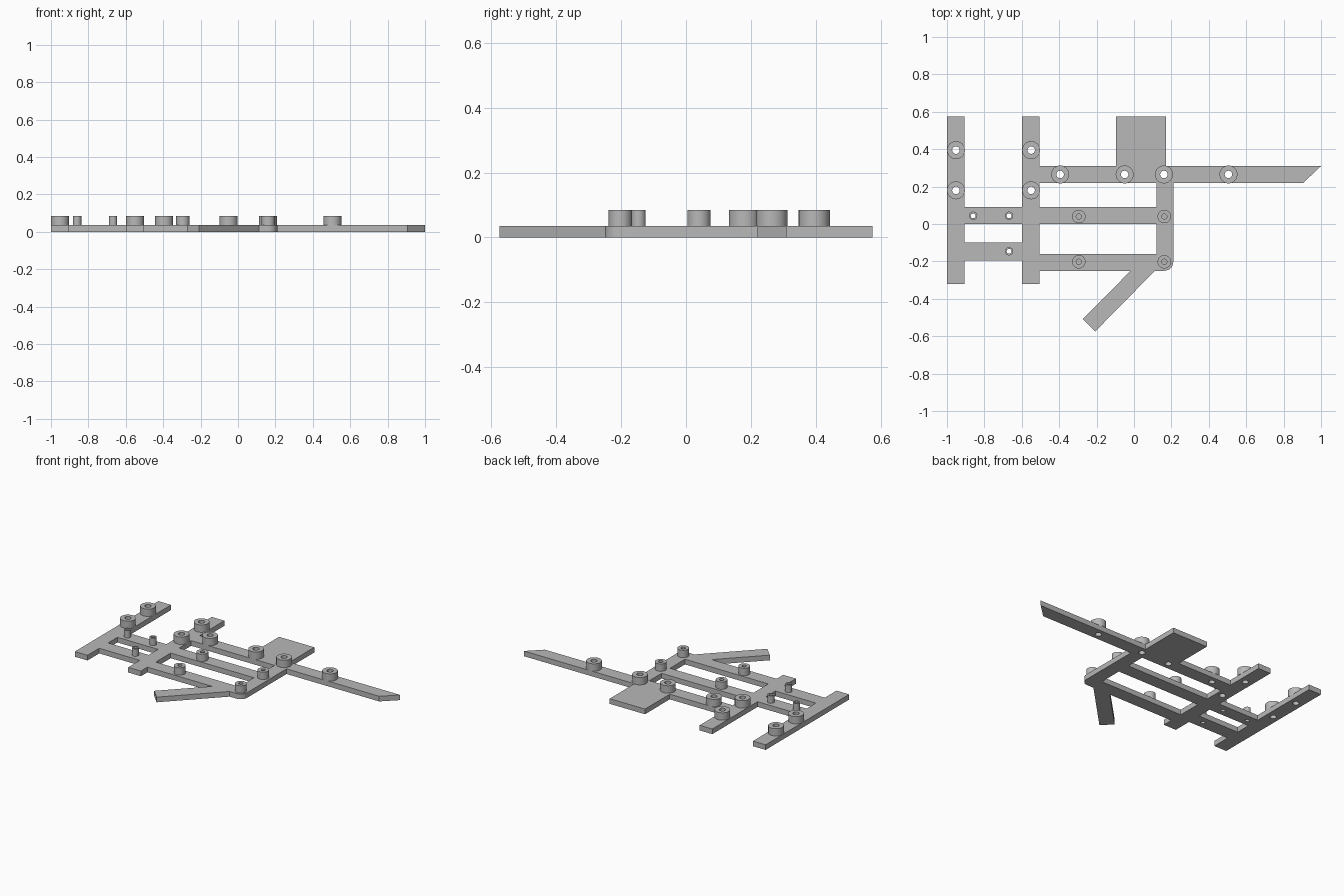
import bpy, bmesh, math

cube = bpy.data.objects.get("Cube")
if cube:
    bpy.data.objects.remove(cube, do_unlink=True)

THICK, TOP = 0.035, 0.085
SEGMENTS = 32

grey = bpy.data.materials.new("plain_grey")
grey.use_nodes = True
colour = (0.48, 0.48, 0.48, 1)
grey.diffuse_color = colour
grey.node_tree.nodes["Principled BSDF"].inputs["Base Color"].default_value = colour


def arc(centre, radius, start=0.0, end=2 * math.pi, steps=SEGMENTS):
    """Points along an arc, leaving out the end point."""
    angles = [start + (end - start) * i / steps for i in range(steps)]
    return [(centre[0] + radius * math.cos(a), centre[1] + radius * math.sin(a)) for a in angles]


def rectangle(left, right, low, high):
    return [(left, low), (right, low), (right, high), (left, high)]


def finish(name, mesh):
    mesh.materials.clear()
    mesh.materials.append(grey)
    obj = bpy.data.objects.new(name, mesh)
    bpy.context.collection.objects.link(obj)
    bpy.ops.object.select_all(action='DESELECT')
    obj.select_set(True)
    bpy.context.view_layer.objects.active = obj
    bpy.ops.object.shade_smooth_by_angle(angle=math.radians(30))
    return obj


def plate(name, loops):
    """Flat plate from an outer outline and the openings inside it."""
    curve = bpy.data.curves.new(name + "_outline", 'CURVE')
    curve.dimensions = '2D'
    curve.fill_mode = 'BOTH'
    curve.extrude = THICK / 2
    for loop in loops:
        spline = curve.splines.new('POLY')
        spline.points.add(len(loop) - 1)
        for point, (x, y) in zip(spline.points, loop):
            point.co = (x, y, 0, 1)
        spline.use_cyclic_u = True
    helper = bpy.data.objects.new(name + "_outline", curve)
    bpy.context.collection.objects.link(helper)
    graph = bpy.context.evaluated_depsgraph_get()
    mesh = bpy.data.meshes.new_from_object(helper.evaluated_get(graph))
    bpy.data.objects.remove(helper, do_unlink=True)
    bm = bmesh.new()
    bm.from_mesh(mesh)
    bmesh.ops.remove_doubles(bm, verts=bm.verts, dist=1e-5)
    bmesh.ops.translate(bm, verts=bm.verts, vec=(0, 0, THICK / 2))
    bmesh.ops.recalc_face_normals(bm, faces=bm.faces)
    bm.to_mesh(mesh)
    bm.free()
    return finish(name, mesh)


def tube(name, centre, radius, bore):
    """Upright open tube standing on the plate."""
    bm = bmesh.new()
    rings = []
    for r, z in ((radius, THICK), (radius, TOP), (bore, TOP), (bore, THICK)):
        rings.append([bm.verts.new((x, y, z)) for x, y in arc(centre, r)])
    for low, high in zip(rings, rings[1:]):
        for i in range(SEGMENTS):
            j = (i + 1) % SEGMENTS
            bm.faces.new((low[i], low[j], high[j], high[i]))
    mesh = bpy.data.meshes.new(name)
    bm.to_mesh(mesh)
    bm.free()
    return finish(name, mesh)


# Edges shared by several bars
rail_a, rail_b = (-1.0, -0.905), (-0.6, -0.505)
back, foot = 0.575, -0.32
arm, middle, lower, link = (0.22, 0.31), (0.0, 0.09), (-0.25, -0.16), (-0.195, -0.1)
post, block = (0.12, 0.21), (-0.095, 0.17)
corner = (0.162, -0.202)

# Outer outline, clockwise from the back of the left rail
outline = [
    (rail_a[0], back), (rail_a[1], back), (rail_a[1], middle[1]),
    (rail_b[0], middle[1]), (rail_b[0], back), (rail_b[1], back), (rail_b[1], arm[1]),
    (block[0], arm[1]), (block[0], back), (block[1], back), (block[1], arm[1]),
    (1.0, arm[1]), (0.905, arm[0]), (post[1], arm[0]),
]
outline += arc(corner, 0.048, 0, -math.pi / 2, 8)
outline += [
    (corner[0], lower[0]), (0.112, lower[0]), (-0.208, -back), (-0.273, -0.508),
    (-0.018, lower[0]), (rail_b[1], lower[0]), (rail_b[1], foot), (rail_b[0], foot),
    (rail_b[0], link[0]), (rail_a[1], link[0]), (rail_a[1], foot), (rail_a[0], foot),
]
windows = [
    rectangle(rail_a[1], rail_b[0], link[1], middle[0]),
    rectangle(rail_b[1], post[0], middle[1], arm[0]),
    rectangle(rail_b[1], post[0], lower[1], middle[0]),
]

# Raised fittings
wide = [(x, y) for x in (-0.952, -0.55) for y in (0.18, 0.395)]
wide += [(x, 0.265) for x in (-0.395, -0.05, 0.16, 0.505)]
medium = [(x, y) for x in (-0.295, 0.162) for y in (0.04, -0.202)]
small = [(-0.86, 0.044), (-0.668, 0.044), (-0.668, -0.146)]

holes = []
for name, centres, radius, bore, through in (
        ("wide_boss", wide, 0.048, 0.02, True),
        ("medium_boss", medium, 0.036, 0.014, False),
        ("small_pin", small, 0.022, 0.013, True)):
    for number, centre in enumerate(centres, 1):
        tube(f"{name}_{number}", centre, radius, bore)
        if through:
            holes.append(arc(centre, bore))

plate("frame_plate", [outline] + windows + holes)
